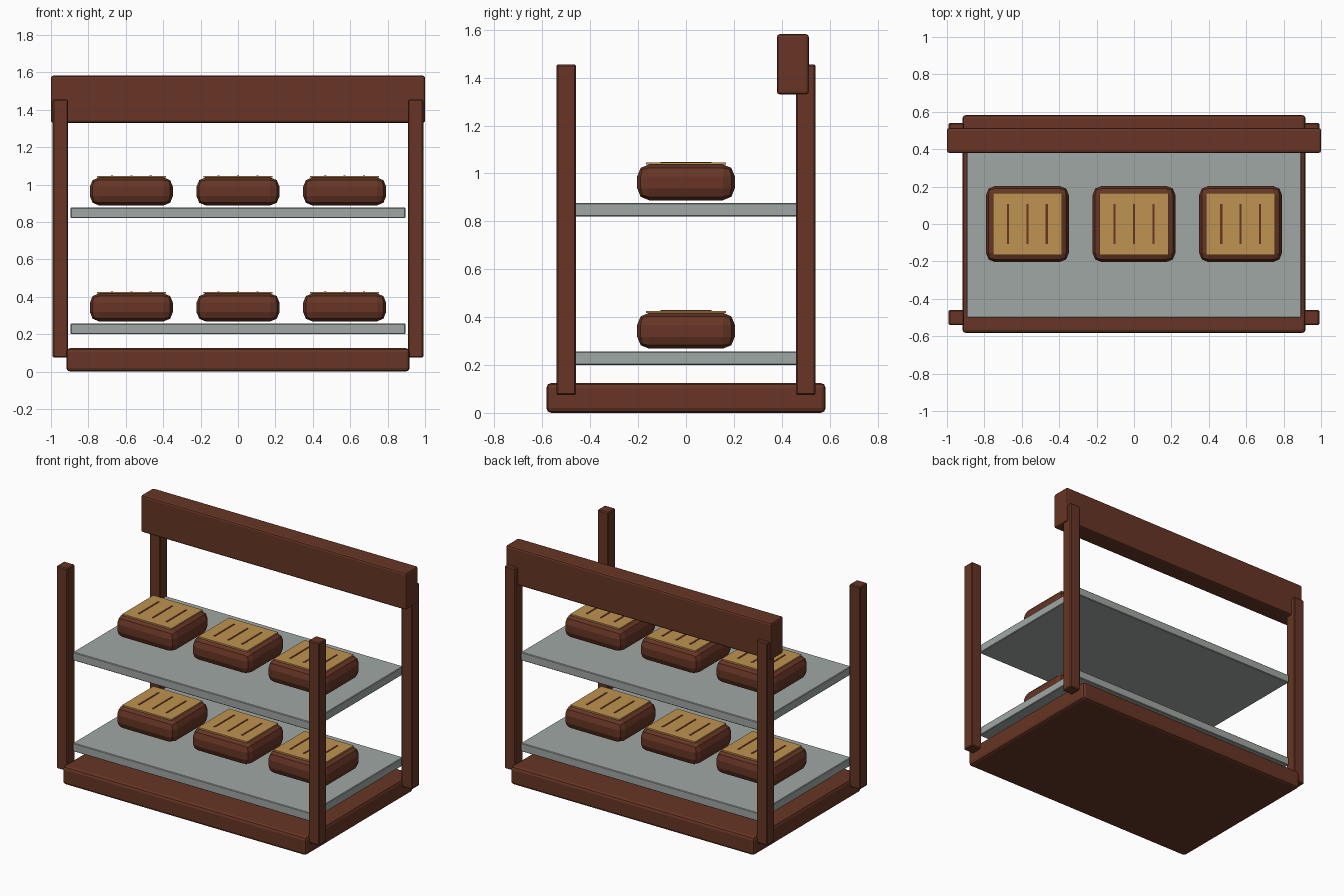
import bpy

if "Cube" in bpy.data.objects:
    bpy.data.objects.remove(bpy.data.objects["Cube"])


def material(name, rgb):
    m = bpy.data.materials.new(name)
    m.diffuse_color = (*rgb, 1)
    m.use_nodes = True
    m.node_tree.nodes["Principled BSDF"].inputs["Base Color"].default_value = m.diffuse_color
    return m


BROWN = material("brown wood and crust", (0.135, 0.036, 0.018))
GREY = material("grey shelf", (0.35, 0.39, 0.37))
GOLD = material("golden bread top", (0.52, 0.29, 0.08))


def box(name, x, y, z, mat, bevel=0.0, segments=1):
    """Box spanning the (min, max) ranges x, y, z with optional rounded edges."""
    spans = (x, y, z)
    bpy.ops.mesh.primitive_cube_add(size=1, location=[(a + b) / 2 for a, b in spans])
    ob = bpy.context.object
    ob.name = name
    ob.scale = [b - a for a, b in spans]
    bpy.ops.object.transform_apply(location=False, rotation=False, scale=True)
    ob.data.materials.append(mat)
    if bevel:
        mod = ob.modifiers.new("rounded edges", 'BEVEL')
        mod.width = bevel
        mod.segments = segments
    return ob


# frame: base slab, four posts, header board at the back
box("base", (-0.918, 0.918), (-0.583, 0.583), (0, 0.125), BROWN, 0.02, 2)
for sx, side in ((-1, "left"), (1, "right")):
    for sy, end in ((-1, "front"), (1, "back")):
        cx, cy = sx * 0.95, sy * 0.5
        box(f"{end}_{side}_post", (cx - 0.041, cx + 0.041), (cy - 0.041, cy + 0.041),
            (0.075, 1.455), BROWN, 0.006)
box("header_board", (-1, 1), (0.38, 0.513), (1.33, 1.582), BROWN, 0.012, 2)

# two shelves, each with three scored loaves
for level, z in (("lower", 0.2), ("upper", 0.82)):
    box(f"{level}_shelf", (-0.895, 0.895), (-0.5, 0.5), (z, z + 0.057), GREY, 0.004)
    for i in range(3):
        x = (i - 1) * 0.57
        tag = f"{level}_loaf_{i + 1}"
        box(tag, (x - 0.222, x + 0.222), (-0.204, 0.204), (z + 0.068, z + 0.218),
            BROWN, 0.05, 2)
        box(tag + "_top", (x - 0.185, x + 0.185), (-0.167, 0.167),
            (z + 0.217, z + 0.2265), GOLD)
        for k in (-1, 0, 1):
            sx = x + k * 0.104
            box(f"{tag}_score_{k + 2}", (sx - 0.006, sx + 0.006), (-0.106, 0.106),
                (z + 0.224, z + 0.229), BROWN)
